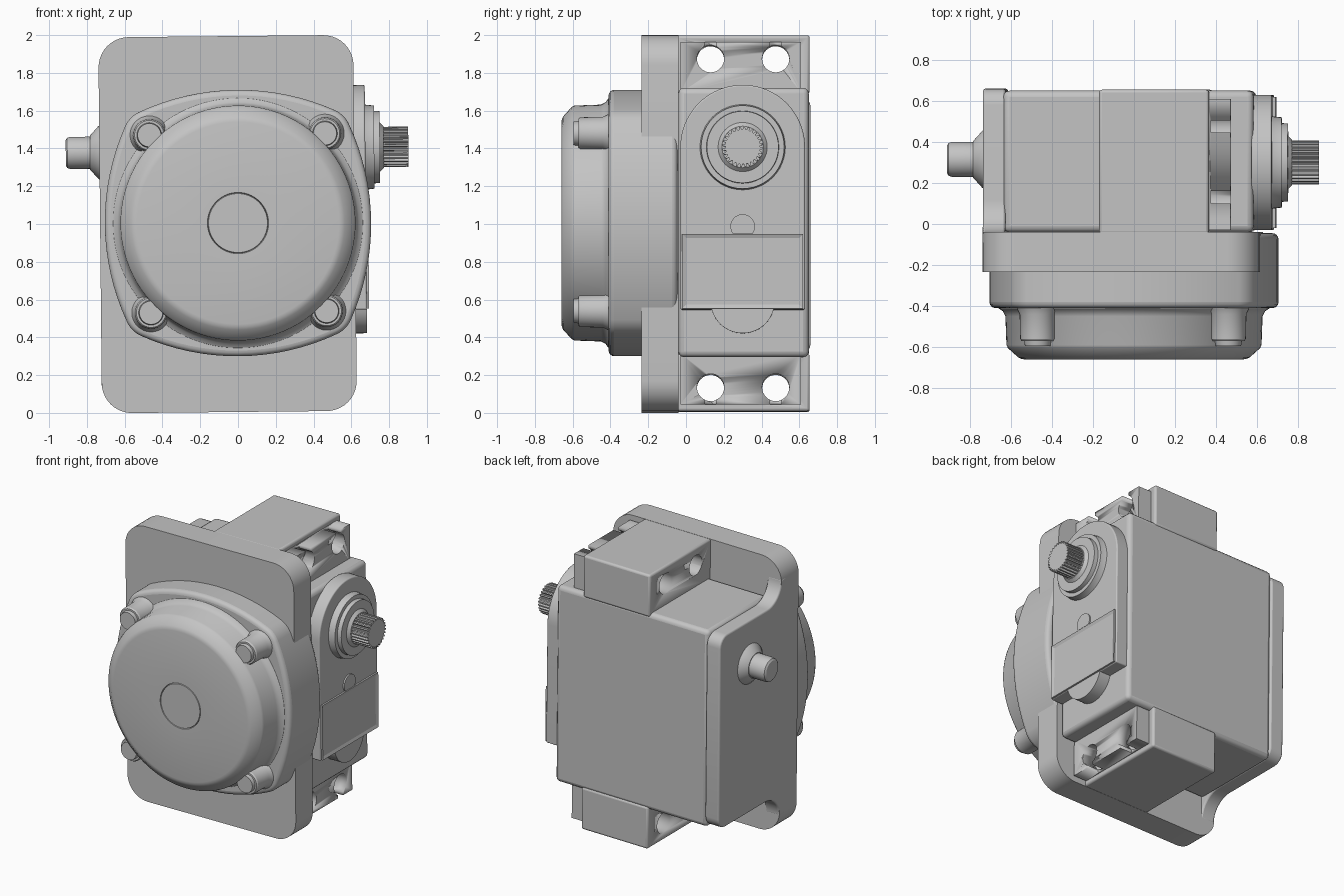
import bpy, bmesh
from math import sin, cos, pi, radians
from mathutils import Matrix, Vector

if "Cube" in bpy.data.objects:
    bpy.data.objects.remove(bpy.data.objects["Cube"], do_unlink=True)

grey = bpy.data.materials.new("housing_grey")
grey.use_nodes = True
GREY = (0.55, 0.55, 0.55, 1)
grey.diffuse_color = GREY
grey.node_tree.nodes["Principled BSDF"].inputs["Base Color"].default_value = GREY
parts = []


def place(axis, d, u, v):
    return (d, u, v) if axis == "x" else (u, d, v)


def finish(name, bm, bevel=0, segments=3, smooth=True):
    bmesh.ops.recalc_face_normals(bm, faces=bm.faces)
    mesh = bpy.data.meshes.new(name)
    bm.to_mesh(mesh)
    bm.free()
    mesh.materials.append(grey)
    ob = bpy.data.objects.new(name, mesh)
    bpy.context.collection.objects.link(ob)
    if bevel:
        mod = ob.modifiers.new("edge_round", "BEVEL")
        mod.width, mod.segments, mod.limit_method = bevel, segments, "ANGLE"
        mod.angle_limit = radians(40)
    if smooth:
        bpy.ops.object.select_all(action="DESELECT")
        ob.select_set(True)
        bpy.context.view_layer.objects.active = ob
        bpy.ops.object.shade_smooth_by_angle(angle=radians(30))
    parts.append(ob)
    return ob


def prism(name, outline, axis, a, b, bevel=0, **kw):
    """Extrude a 2D outline along an axis."""
    bm = bmesh.new()
    face = bm.faces.new([bm.verts.new(place(axis, a, u, v)) for u, v in outline])
    ext = bmesh.ops.extrude_face_region(bm, geom=[face])["geom"]
    moved = [g for g in ext if isinstance(g, bmesh.types.BMVert)]
    bmesh.ops.translate(bm, verts=moved, vec=place(axis, b - a, 0, 0))
    return finish(name, bm, bevel, **kw)


def box(name, x0, x1, y0, y1, z0, z1, bevel=0):
    return prism(name, [(y0, z0), (y1, z0), (y1, z1), (y0, z1)], "x", x0, x1, bevel)


def lathe(name, axis, center, profile, n=48):
    """Turn (distance, radius) rings around an axis and cap both ends."""
    bm = bmesh.new()
    rings = [[bm.verts.new(place(axis, d, *p)) for p in arc(center, r, 0, 2 * pi, n)[:-1]]
             for d, r in profile]
    for lo, hi in zip(rings, rings[1:]):
        for i in range(n):
            j = (i + 1) % n
            bm.faces.new((lo[i], lo[j], hi[j], hi[i]))
    bm.faces.new(rings[0])
    bm.faces.new(rings[-1])
    return finish(name, bm)


def arc(c, r, a0, a1, n):
    return [(c[0] + r * cos(a0 + (a1 - a0) * i / n), c[1] + r * sin(a0 + (a1 - a0) * i / n))
            for i in range(n + 1)]


def round_rect(u0, u1, v0, v1, r, n=10):
    corners = [(u1 - r, v1 - r), (u0 + r, v1 - r), (u0 + r, v0 + r), (u1 - r, v0 + r)]
    return [p for k, c in enumerate(corners) for p in arc(c, r, k * pi / 2, (k + 1) * pi / 2, n)]


def cut(target, cutter):
    mod = target.modifiers.new("cut", "BOOLEAN")
    mod.operation, mod.solver, mod.object = "DIFFERENCE", "EXACT", cutter
    bpy.context.view_layer.objects.active = target
    bpy.ops.object.modifier_apply(modifier=mod.name)
    parts.remove(cutter)
    bpy.data.objects.remove(cutter, do_unlink=True)


# Bracket: front plate, and side plate with filleted necks
prism("front_plate", round_rect(-0.73, 0.62, 0.005, 1.995, 0.16), "y", -0.235, -0.04)
upper = (arc((0.12, 1.86), 0.16, pi, 1.5 * pi, 10)
         + arc((0.58, 1.62), 0.08, pi / 2, 0, 6))
upper = [(-0.1, 1.86)] + upper
lower = [(y, 2 - z) for y, z in reversed(upper)]
prism("side_plate", upper + lower, "x", -0.73, -0.62, 0.012)

# Main housing
box("housing", -0.63, 0.59, -0.04, 0.65, 0.29, 1.715, 0.03)

# Mounting tabs with a stepped end, bolt holes and open slots
for name, top in (("upper", True), ("lower", False)):
    def span(z0, z1):
        return (z0, z1) if top else (2 - z1, 2 - z0)
    block = box(name + "_tab", -0.16, 0.375, -0.05, 0.655, *span(1.69, 1.995), 0.015)
    step = box(name + "_tab_step", 0.37, 0.48, -0.03, 0.61, *span(1.69, 1.96))
    bpy.context.view_layer.objects.active = block
    bpy.ops.object.modifier_apply(modifier="edge_round")
    for y in (0.13, 0.475):
        z = span(1.87, 1.87)[0]
        for target in (block, step):
            cut(target, lathe("hole_cutter", "x", (y, z), [(-0.3, 0.072), (0.6, 0.072)], 32))
        cut(step, box("slot_cutter", 0.385, 0.6, y - 0.03, y + 0.03, *span(1.88, 2.1)))

# Output side: round-topped cover, label panel and small bosses
SHAFT = (0.3, 1.4)
tongue = arc(SHAFT, 0.33, 0, pi, 40) + [(-0.03, 0.54), (0.63, 0.54)]
prism("output_cover", tongue, "x", 0.58, 0.678, 0.008)
bm = bmesh.new()
panel = bm.faces.new([bm.verts.new((0.69, y, z)) for y, z in
                      ((-0.02, 0.545), (0.62, 0.545), (0.62, 0.94), (-0.02, 0.94))])
ext = bmesh.ops.extrude_face_region(bm, geom=[panel])["geom"]
bmesh.ops.translate(bm, verts=[g for g in ext if isinstance(g, bmesh.types.BMVert)],
                    vec=(-0.02, 0, 0))
bmesh.ops.recalc_face_normals(bm, faces=bm.faces)
outer = max(bm.faces, key=lambda f: f.calc_center_median().x)
bmesh.ops.inset_individual(bm, faces=[outer], thickness=0.03, depth=0)
bmesh.ops.translate(bm, verts=outer.verts, vec=(-0.008, 0, 0))
finish("label_panel", bm, smooth=False)
prism("cover_pip", arc((0.3, 0.98), 0.065, -0.6, pi + 0.6, 20), "x", 0.67, 0.688)
prism("lower_boss", arc((0.3, 0.585), 0.17, -0.25, -pi + 0.25, 24), "x", 0.58, 0.678)

# Output shaft: stepped collar and spline
lathe("shaft_collar", "x", SHAFT, [(0.66, 0.235), (0.68, 0.225), (0.725, 0.22), (0.725, 0.192),
                                   (0.755, 0.19), (0.755, 0.13), (0.775, 0.11)])
TEETH = 28
spline = []
for t in range(TEETH):
    for off, r in ((0, 0.092), (0.3, 0.092), (0.45, 0.107), (0.8, 0.107)):
        a = 2 * pi * (t + off) / TEETH
        spline.append((SHAFT[0] + r * cos(a), SHAFT[1] + r * sin(a)))
prism("splined_shaft", spline, "x", 0.76, 0.906, smooth=False)

# Idle pivot on the bracket
lathe("pivot_pin", "x", (0.315, 1.385), [(-0.72, 0.145), (-0.735, 0.14), (-0.78, 0.09),
                                         (-0.78, 0.085), (-0.885, 0.085), (-0.9, 0.08), (-0.908, 0.068)])

# Motor cover: flange with four bowed sides and rounded corners
MID = (0, 1.005)
R, C, A = 1.25, 0.15, radians(24.49)
side = arc((0.705 - R, 0), R, -A, A, 16)
d = (R - C) * sin(A)
side += arc((d, d), C, A, pi / 2 - A, 10)[1:-1]
flange = []
for k in range(4):
    turn = Matrix.Rotation(k * pi / 2, 2)
    for p in side:
        q = turn @ Vector(p)
        flange.append((q.x + MID[0], q.y + MID[1]))
prism("motor_flange", flange, "y", -0.41, -0.045, 0.03, segments=4)

# Motor dome with a fine ring groove in its face
lathe("motor_dome", "y", MID, [(-0.39, 0.67), (-0.412, 0.66), (-0.425, 0.64), (-0.45, 0.627),
                               (-0.59, 0.622), (-0.605, 0.615), (-0.65, 0.565), (-0.657, 0.55),
                               (-0.66, 0.535), (-0.66, 0.162), (-0.65, 0.159), (-0.66, 0.156)], 96)

# Screw bosses at the four corners
for sx, side_name in ((1, "left"), (-1, "right")):
    for sz, height in ((1, "upper"), (-1, "lower")):
        spot = (MID[0] + sx * 0.465, MID[1] + sz * 0.47)
        lathe(f"{height}_{side_name}_screw_boss", "y", spot,
              [(-0.39, 0.11), (-0.415, 0.1), (-0.44, 0.088), (-0.56, 0.085), (-0.57, 0.078),
               (-0.57, 0.066), (-0.595, 0.062)], 32)

# The whole assembly leans very slightly
pivot = Matrix.Translation((0, 0, 1))
lean = pivot @ Matrix.Rotation(-0.01, 4, "Y") @ pivot.inverted()
for ob in parts:
    ob.data.transform(lean)
